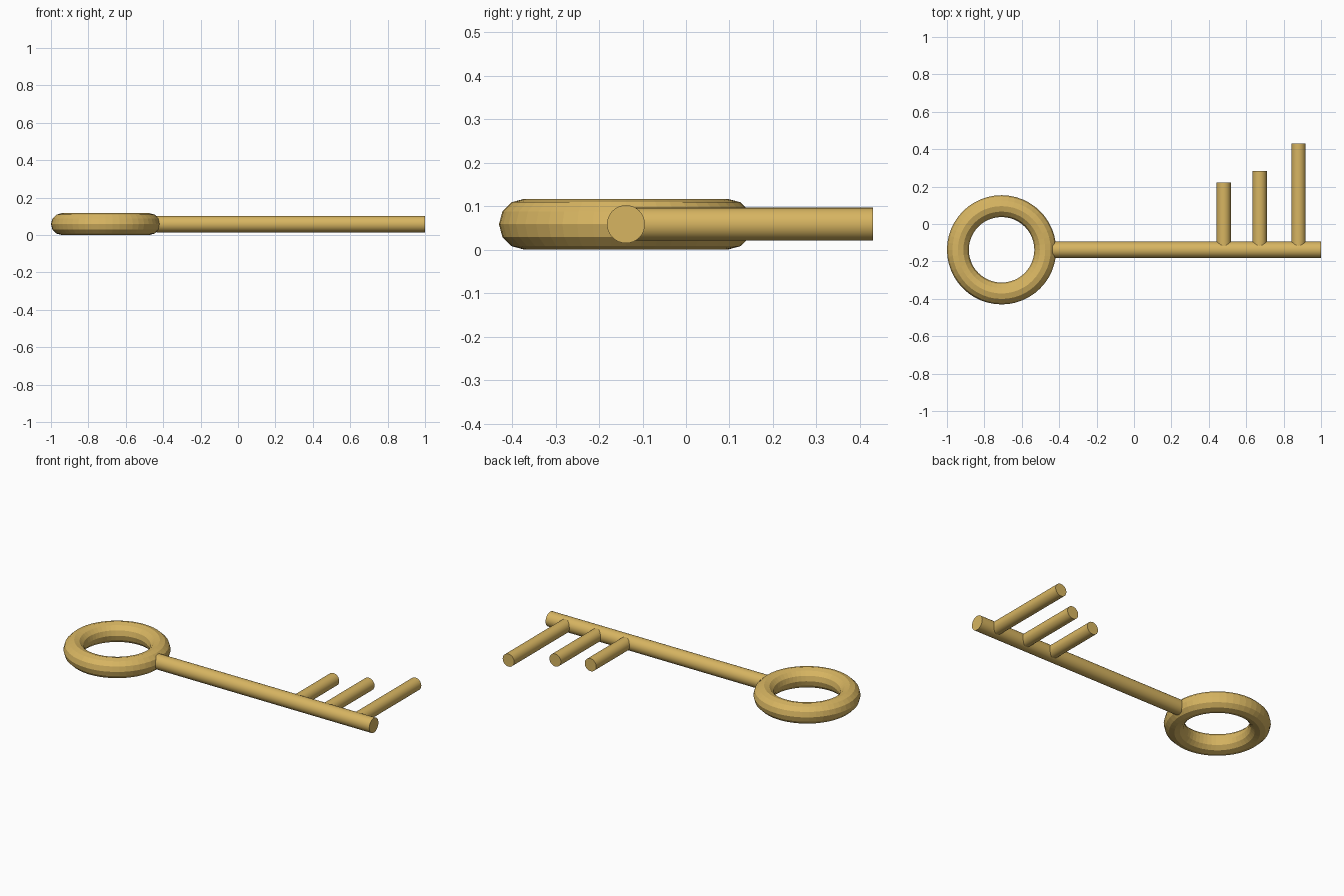
import bpy
from math import pi

if "Cube" in bpy.data.objects:
    bpy.data.objects.remove(bpy.data.objects["Cube"])

AXIS_Y, AXIS_Z = -0.138, 0.0585
brass = bpy.data.materials.new("brass")
brass.diffuse_color = (0.68, 0.46, 0.12, 1)
brass.use_nodes = True
brass.node_tree.nodes["Principled BSDF"].inputs["Base Color"].default_value = brass.diffuse_color


def finish(name):
    obj = bpy.context.object
    obj.name = name
    obj.data.materials.append(brass)
    return obj


def rod(name, radius, length, centre, rotation):
    bpy.ops.mesh.primitive_cylinder_add(vertices=32, radius=radius, depth=length,
                                        location=centre, rotation=rotation)
    finish(name)
    bpy.ops.object.shade_smooth_by_angle()


# Ring handle, faceted across the tube
bpy.ops.mesh.primitive_torus_add(major_segments=48, minor_segments=12,
                                 major_radius=0.2336, minor_radius=0.0584,
                                 location=(-0.708, AXIS_Y, AXIS_Z))
finish("ring_handle")

# Shaft running along x
start, end = -0.437, 1.0
rod("shaft", 0.0437, end - start, ((start + end) / 2, AXIS_Y, AXIS_Z), (0, pi / 2, 0))

# Three teeth growing longer towards the tip
for i, (x, tip) in enumerate([(0.48, 0.222), (0.672, 0.283), (0.88, 0.43)], 1):
    rod(f"tooth_{i}", 0.038, tip - AXIS_Y, (x, (tip + AXIS_Y) / 2, AXIS_Z), (pi / 2, 0, 0))
